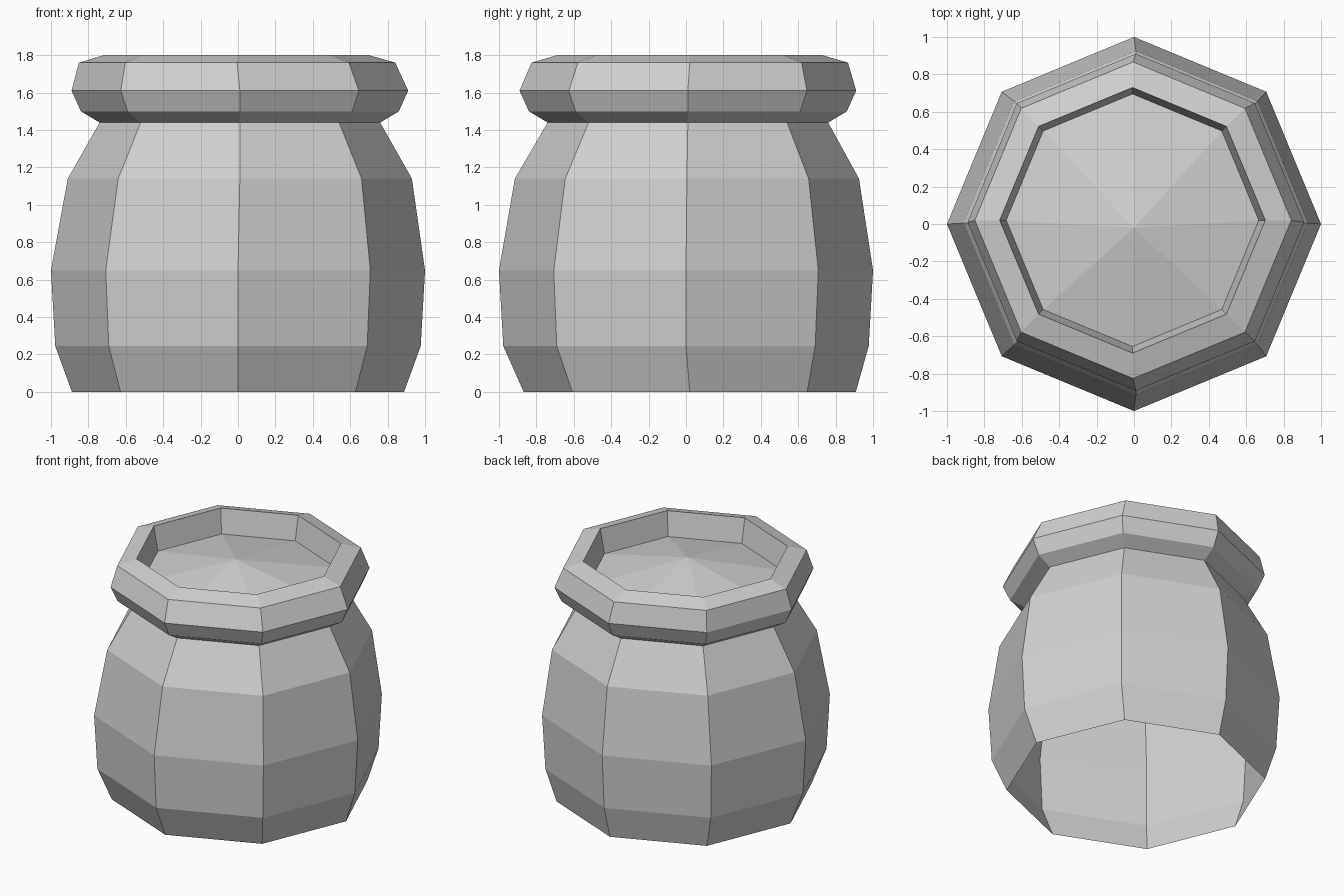
import bpy, bmesh, math

cube = bpy.data.objects.get("Cube")
if cube:
    bpy.data.objects.remove(cube, do_unlink=True)

SIDES = 8

# Plain grey material
grey = bpy.data.materials.new("light_grey")
grey.use_nodes = True
colour = (0.64, 0.64, 0.64, 1)
grey.diffuse_color = colour
bsdf = next(n for n in grey.node_tree.nodes if n.type == 'BSDF_PRINCIPLED')
bsdf.inputs["Base Color"].default_value = colour
bsdf.inputs["Roughness"].default_value = 0.8


def lathe(name, profile, apex=None):
    """Skin a stack of octagons given as (radius, z, centre x, centre y)."""
    bm = bmesh.new()
    rings = []
    for r, z, cx, cy in profile:
        angles = [math.tau * i / SIDES for i in range(SIDES)]
        rings.append([bm.verts.new((cx + r * math.cos(a), cy + r * math.sin(a), z))
                      for a in angles])
    for low, high in zip(rings, rings[1:]):
        for i in range(SIDES):
            j = (i + 1) % SIDES
            bm.faces.new((low[i], low[j], high[j], high[i]))
    if apex:
        tip = bm.verts.new(apex)
        last = rings[-1]
        for i in range(SIDES):
            bm.faces.new((last[i], last[(i + 1) % SIDES], tip))
    mesh = bpy.data.meshes.new(name)
    bm.to_mesh(mesh)
    bm.free()
    mesh.materials.append(grey)
    obj = bpy.data.objects.new(name, mesh)
    bpy.context.collection.objects.link(obj)
    return obj


# Bulging pot wall, open underneath
lathe("pot_body", [
    (0.888, 0.0, 0.0, 0.02),
    (0.977, 0.245, 0.0, 0.0),
    (1.0, 0.65, 0.0, 0.0),
    (0.92, 1.14, 0.01, 0.005),
    (0.75, 1.44, 0.01, 0.01),
])

# Thick rim, with a recessed floor rising gently to its middle
lathe("rim_and_recessed_top", [
    (0.75, 1.44, 0.01, 0.01),
    (0.85, 1.5, 0.01, 0.01),
    (0.9, 1.61, 0.01, 0.01),
    (0.846, 1.76, -0.005, 0.02),
    (0.71, 1.8, -0.008, 0.02),
    (0.675, 1.62, -0.008, 0.02),
], apex=(0.0, -0.02, 1.755))
